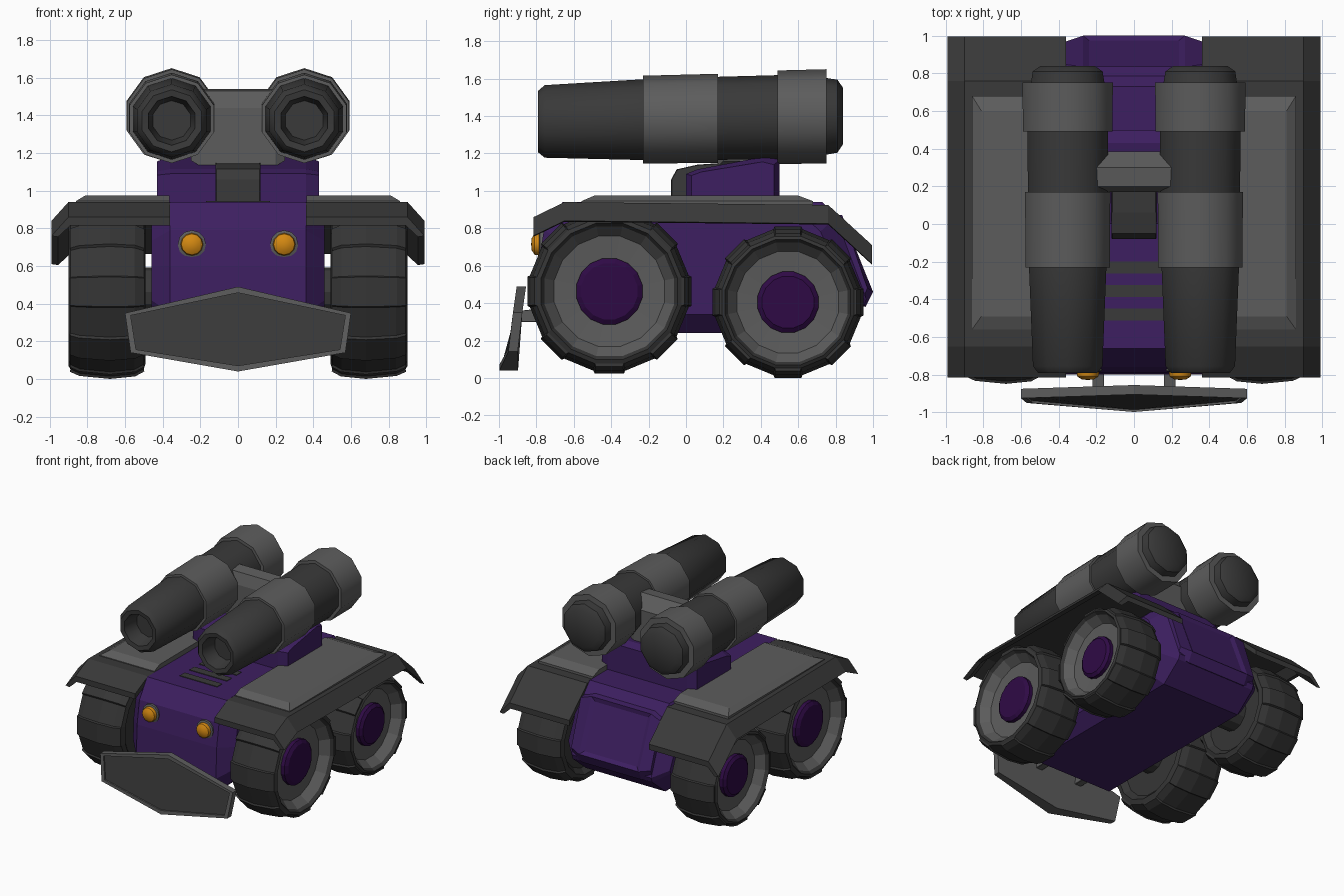
import bpy, bmesh, math
from mathutils import Vector

if "Cube" in bpy.data.objects:
    bpy.data.objects.remove(bpy.data.objects["Cube"])


def material(name, rgb):
    m = bpy.data.materials.new(name)
    m.diffuse_color = (*rgb, 1)
    m.use_nodes = True
    m.node_tree.nodes["Principled BSDF"].inputs["Base Color"].default_value = m.diffuse_color
    return m


PURPLE = material("purple", (0.047, 0.0135, 0.119))
HUB = material("deep purple", (0.028, 0.003, 0.06))
GREY = material("mid grey", (0.108, 0.108, 0.108))
DARK = material("dark grey", (0.041, 0.041, 0.041))
TYRE = material("tyre black", (0.036, 0.036, 0.036))
ORANGE = material("orange", (0.66, 0.25, 0.006))


def finish(bm, name, mats, smooth=None):
    bmesh.ops.remove_doubles(bm, verts=bm.verts, dist=0.0005)
    bmesh.ops.recalc_face_normals(bm, faces=bm.faces)
    me = bpy.data.meshes.new(name)
    bm.to_mesh(me)
    bm.free()
    for m in mats:
        me.materials.append(m)
    ob = bpy.data.objects.new(name, me)
    bpy.context.collection.objects.link(ob)
    if smooth:
        bpy.ops.object.select_all(action='DESELECT')
        ob.select_set(True)
        bpy.context.view_layer.objects.active = ob
        bpy.ops.object.shade_smooth_by_angle(angle=math.radians(smooth))
    return ob


def loft(bm, rings, caps=True):
    vs = [[bm.verts.new(p) for p in r] for r in rings]
    n = len(vs[0])
    for a, b in zip(vs, vs[1:]):
        for i in range(n):
            j = (i + 1) % n
            bm.faces.new((a[i], a[j], b[j], b[i]))
    if caps:
        bm.faces.new(vs[0])
        bm.faces.new(vs[-1])
    return vs


def prism(name, prof, half, cham_x, cham, mat, inset_dir=None, cx=0):
    """Side profile (y, z) widened along x, with chamfered flanks."""
    ys, zs = [p[0] for p in prof], [p[1] for p in prof]
    ym, hy = (min(ys) + max(ys)) / 2, (max(ys) - min(ys)) / 2
    zm, hz = (min(zs) + max(zs)) / 2, (max(zs) - min(zs)) / 2
    small = [(ym + (y - ym) * (1 - cham / hy), zm + (z - zm) * (1 - cham / hz)) for y, z in prof]
    bm = bmesh.new()
    loft(bm, [[(cx + x, y, z) for y, z in p] for x, p in
              ((-half, small), (cham_x - half, prof), (half - cham_x, prof), (half, small))])
    if inset_dir:
        bmesh.ops.recalc_face_normals(bm, faces=bm.faces)
        d = Vector(inset_dir).normalized()
        f = max(bm.faces, key=lambda f: f.normal.dot(d) * f.calc_area())
        bmesh.ops.inset_region(bm, faces=[f], thickness=0.045, depth=-0.015)
    return finish(bm, name, [mat])


def lathe(name, prof, mats, segs, axis, at, phase=0.0, tilt=0.0, smooth=None, blocks=None):
    """prof: (along, radius, material index of the band that follows)."""
    bm = bmesh.new()
    cx, cy, cz = at
    tread = []
    rings = []
    for a, r, _ in prof:
        ring = []
        for i in range(segs):
            t = 2 * math.pi * i / segs + phase
            u, w = r * math.sin(t), r * math.cos(t)
            p = (cx + a, cy + u, cz + w) if axis == 'X' else (cx + u, cy + a, cz + w + a * tilt)
            ring.append(bm.verts.new(p))
        rings.append(ring)
    for k, (a, b) in enumerate(zip(rings, rings[1:])):
        for i in range(segs):
            j = (i + 1) % segs
            f = bm.faces.new((a[i], a[j], b[j], b[i]))
            f.material_index = prof[k][2]
            if blocks and k in blocks and i % 2 == 0:
                tread.append(f)
    bmesh.ops.remove_doubles(bm, verts=bm.verts, dist=0.0005)
    if tread:
        bmesh.ops.recalc_face_normals(bm, faces=bm.faces)
        bmesh.ops.inset_region(bm, faces=[f for f in tread if f.is_valid], thickness=0.006, depth=0.014)
    return finish(bm, name, mats, smooth)


# Hull with chamfered flanks
prism("hull", [(-0.66, 0.94), (-0.76, 0.79), (-0.79, 0.6), (-0.80, 0.35), (-0.72, 0.24), (0.78, 0.24),
               (0.95, 0.38), (0.965, 0.42), (0.80, 0.86), (0.73, 0.94)], 0.46, 0.1, 0.1, PURPLE)
prism("rear_panel", [(0.76, 0.88), (0.835, 0.87), (1.0, 0.46), (0.96, 0.38), (0.88, 0.4)],
      0.36, 0.09, 0.03, PURPLE, (0, 1, 0.4))
for i in range(3):
    y = -0.48 + 0.125 * i
    prism("vent_slat_%d" % i, [(y - 0.032, 0.935), (y + 0.032, 0.935), (y + 0.032, 0.945), (y - 0.032, 0.945)],
          0.17, 0.002, 0.001, DARK)

# Turret base, mantlet and the bracket between the launchers
prism("turret_base", [(0.0, 0.93), (0.0, 1.09), (0.06, 1.115), (0.43, 1.185), (0.5, 1.165), (0.5, 0.93)],
      0.43, 0.07, 0.03, PURPLE)
prism("turret_mantlet", [(-0.08, 0.94), (-0.08, 1.06), (-0.05, 1.115), (0.06, 1.14), (0.2, 1.15), (0.2, 0.94)],
      0.12, 0.005, 0.004, DARK)
prism("launcher_bracket", [(0.17, 1.13), (0.17, 1.44), (0.20, 1.53), (0.30, 1.54), (0.385, 1.44), (0.385, 1.13)],
      0.25, 0.05, 0.03, GREY)

for s, side in ((-1, "left"), (1, "right")):
    # Launcher tube with collars, open muzzle and rear cap
    lathe("launcher_" + side,
          [(-0.66, 0, 0), (-0.66, 0.105, 0), (-0.785, 0.13, 0), (-0.79, 0.165, 0),
           (-0.755, 0.194, 0), (-0.23, 0.216, 1), (-0.23, 0.235, 1), (0.17, 0.238, 1), (0.17, 0.222, 0),
           (0.49, 0.225, 1), (0.49, 0.25, 1), (0.75, 0.252, 1), (0.75, 0.205, 0), (0.81, 0.195, 0),
           (0.84, 0.15, 0), (0.84, 0, 0)],
          [DARK, GREY], 10, 'Y', (s * 0.352, 0, 1.385), tilt=0.018, smooth=37)

    # Fender: one section swept along four stations
    bm = bmesh.new()
    loft(bm, [[(s * x, y, t + dz) for x, dz in
               ((0.36, 0), (0.9, 0), (0.99, -0.1), (0.955, -0.105), (0.89, -0.045), (0.36, -0.045))]
              for y, t in ((-0.815, 0.86), (-0.65, 0.94), (0.76, 0.925), (0.995, 0.71))])
    finish(bm, "fender_" + side, [DARK])

    # Raised plate on the fender
    bm = bmesh.new()
    loft(bm, [[(s * 0.365, y0, z), (s * x, y0, z), (s * x, y1, z), (s * 0.365, y1, z)]
              for x, y0, y1, z in ((0.86, -0.56, 0.68, 0.92), (0.86, -0.56, 0.68, 0.945), (0.81, -0.49, 0.60, 0.975))])
    finish(bm, "fender_plate_" + side, [GREY])

    # Wheels: tyre, sunken rim disc, hub and axle
    for pos, cy, cz, R, h in (("front", -0.41, 0.463, 0.442, 0.18), ("rear", 0.545, 0.405, 0.407, 0.166)):
        prof = [(0.53, 0, 0), (0.53, R * 0.7, 0), (0.49, R * 0.8, 0), (0.50, R - 0.05, 0), (0.55, R - 0.022, 0),
                (0.68, R - 0.009, 0), (0.84, R - 0.025, 0), (0.89, R - 0.048, 0), (0.9, R * 0.84, 0),
                (0.875, R * 0.80, 1), (0.81, R * 0.68, 1), (0.80, h, 2), (0.83, h, 2), (0.848, h * 0.85, 2),
                (0.848, 0, 2)]
        lathe("wheel_%s_%s" % (pos, side), [(s * a, r, m) for a, r, m in prof], [TYRE, GREY, HUB],
              16, 'X', (0, cy, cz), phase=3 * math.pi / 16, blocks=(3, 4, 5, 6))
        lathe("axle_%s_%s" % (pos, side), [(s * 0.4, 0, 0), (s * 0.4, 0.13, 0), (s * 0.54, 0.13, 0), (s * 0.54, 0, 0)],
              [DARK], 12, 'X', (0, cy, cz))

    # Headlight with grey ring
    lathe("headlight_" + side,
          [(0.08, 0, 0), (0.08, 0.075, 0), (-0.005, 0.075, 0), (-0.01, 0.06, 1), (-0.035, 0.056, 1),
           (-0.05, 0.032, 1), (-0.053, 0, 1)], [GREY, ORANGE], 12, 'Y', (s * 0.245, -0.775, 0.715), smooth=30)

    # Arm holding the blade
    prism("blade_arm_" + side, [(-0.88, 0.30), (-0.88, 0.36), (-0.7, 0.38), (-0.7, 0.30)],
          0.03, 0.004, 0.003, GREY, cx=s * 0.19)

# Dozer blade: grey frame around a recessed dark face
outline = [(0, 0.49, -0.905), (0.6, 0.35, -0.925), (0.57, 0.14, -0.95), (0, 0.04, -0.998),
           (-0.57, 0.14, -0.95), (-0.6, 0.35, -0.925)]
inner = [(x * 0.95, 0.26 + (z - 0.26) * 0.86, y) for x, z, y in outline]
bm = bmesh.new()
loft(bm, [[(x, y + 0.012, z) for x, z, y in inner],
          [(x, y, z) for x, z, y in inner],
          [(x, y, z) for x, z, y in outline],
          [(x, y + 0.05 + (0.05 if z < 0.1 else 0), z) for x, z, y in outline]])
bm.faces.ensure_lookup_table()
bm.faces[len(bm.faces) - 2].material_index = 1
finish(bm, "dozer_blade", [GREY, DARK])
